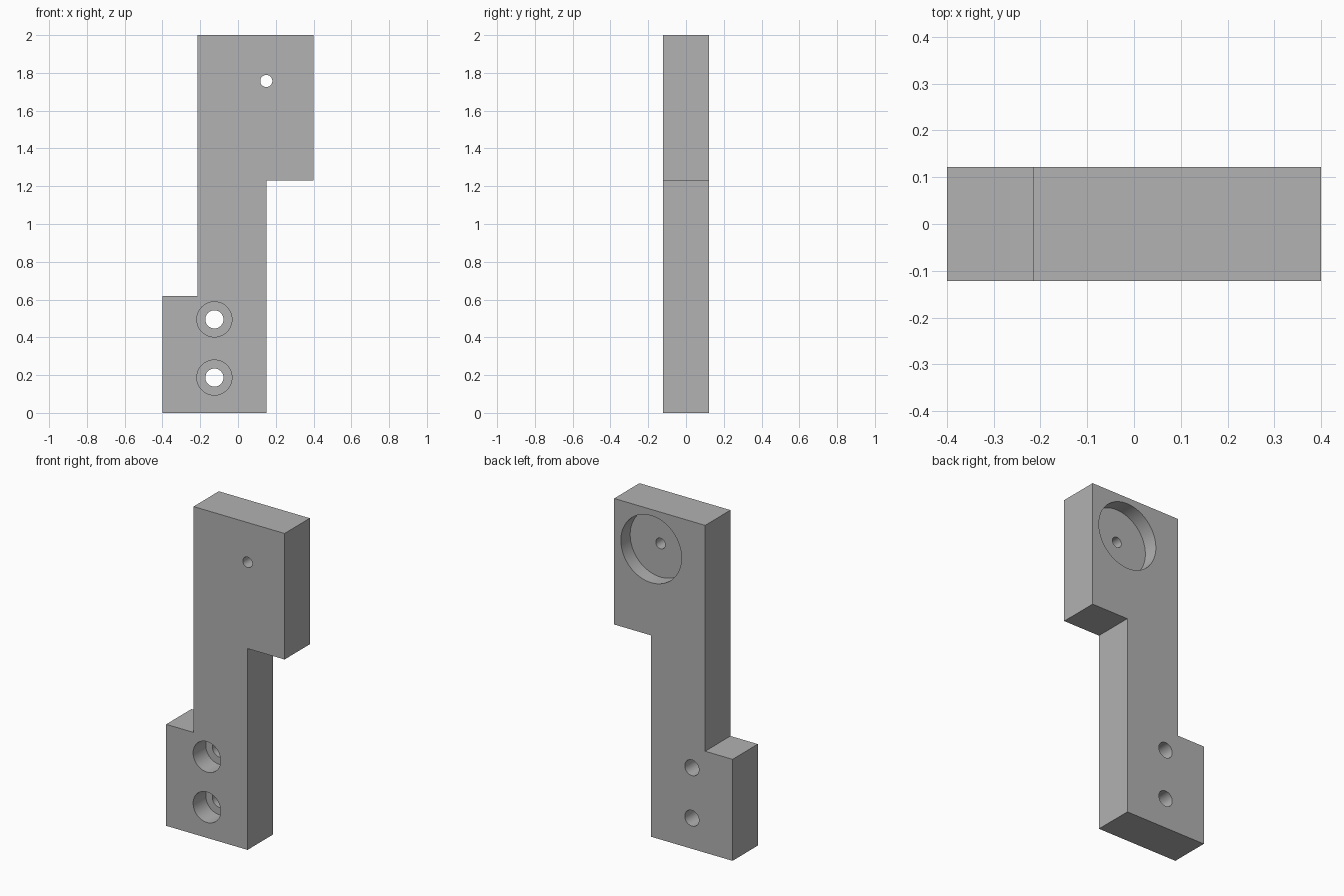
import bpy
import bmesh
import math

cube = bpy.data.objects.get("Cube")
if cube:
    bpy.data.objects.remove(cube, do_unlink=True)

HALF = 0.122      # half the plate thickness
EXTRA = 0.1       # how far cutters stick out of the plate

grey = bpy.data.materials.new("plain grey")
grey.use_nodes = True
colour = (0.445, 0.445, 0.445, 1)
grey.diffuse_color = colour
grey.node_tree.nodes["Principled BSDF"].inputs["Base Color"].default_value = colour


def add_plate(name, profile):
    """Extrude an x-z outline through the plate thickness."""
    bm = bmesh.new()
    face = bm.faces.new([bm.verts.new((x, -HALF, z)) for x, z in profile])
    ext = bmesh.ops.extrude_face_region(bm, geom=[face])
    verts = [v for v in ext["geom"] if isinstance(v, bmesh.types.BMVert)]
    bmesh.ops.translate(bm, verts=verts, vec=(0, 2 * HALF, 0))
    bmesh.ops.recalc_face_normals(bm, faces=bm.faces)
    mesh = bpy.data.meshes.new(name)
    bm.to_mesh(mesh)
    bm.free()
    mesh.materials.append(grey)
    obj = bpy.data.objects.new(name, mesh)
    bpy.context.collection.objects.link(obj)
    return obj


def drill(obj, x, z, radius, y0, y1):
    """Cut a round hole running from y0 to y1."""
    bpy.ops.mesh.primitive_cylinder_add(
        vertices=64, radius=radius, depth=y1 - y0,
        location=(x, (y0 + y1) / 2, z), rotation=(math.pi / 2, 0, 0))
    cutter = bpy.context.object
    cutter.name = "hole_cutter"
    cutter.hide_render = True
    cutter.data.materials.append(grey)
    mod = obj.modifiers.new("hole", 'BOOLEAN')
    mod.operation = 'DIFFERENCE'
    mod.solver = 'EXACT'
    mod.object = cutter
    bpy.ops.object.select_all(action='DESELECT')
    bpy.context.view_layer.objects.active = obj
    obj.select_set(True)
    bpy.ops.object.modifier_apply(modifier=mod.name)
    bpy.data.objects.remove(cutter, do_unlink=True)


# Stepped bracket body
bracket = add_plate("bracket_plate", [
    (-0.4, 0), (0.15, 0), (0.15, 1.23), (0.4, 1.23),
    (0.4, 2), (-0.215, 2), (-0.215, 0.62), (-0.4, 0.62)])

# Two screw holes, counterbored from the front
for z in (0.187, 0.495):
    drill(bracket, -0.125, z, 0.093, -HALF - EXTRA, 0)
    drill(bracket, -0.125, z, 0.048, -HALF - EXTRA, HALF + EXTRA)

# Wide round pocket in the back with a small through hole
drill(bracket, 0.15, 1.757, 0.205, HALF - 0.09, HALF + EXTRA)
drill(bracket, 0.15, 1.757, 0.032, -HALF - EXTRA, HALF + EXTRA)

bpy.ops.object.shade_smooth_by_angle(angle=math.radians(30))
